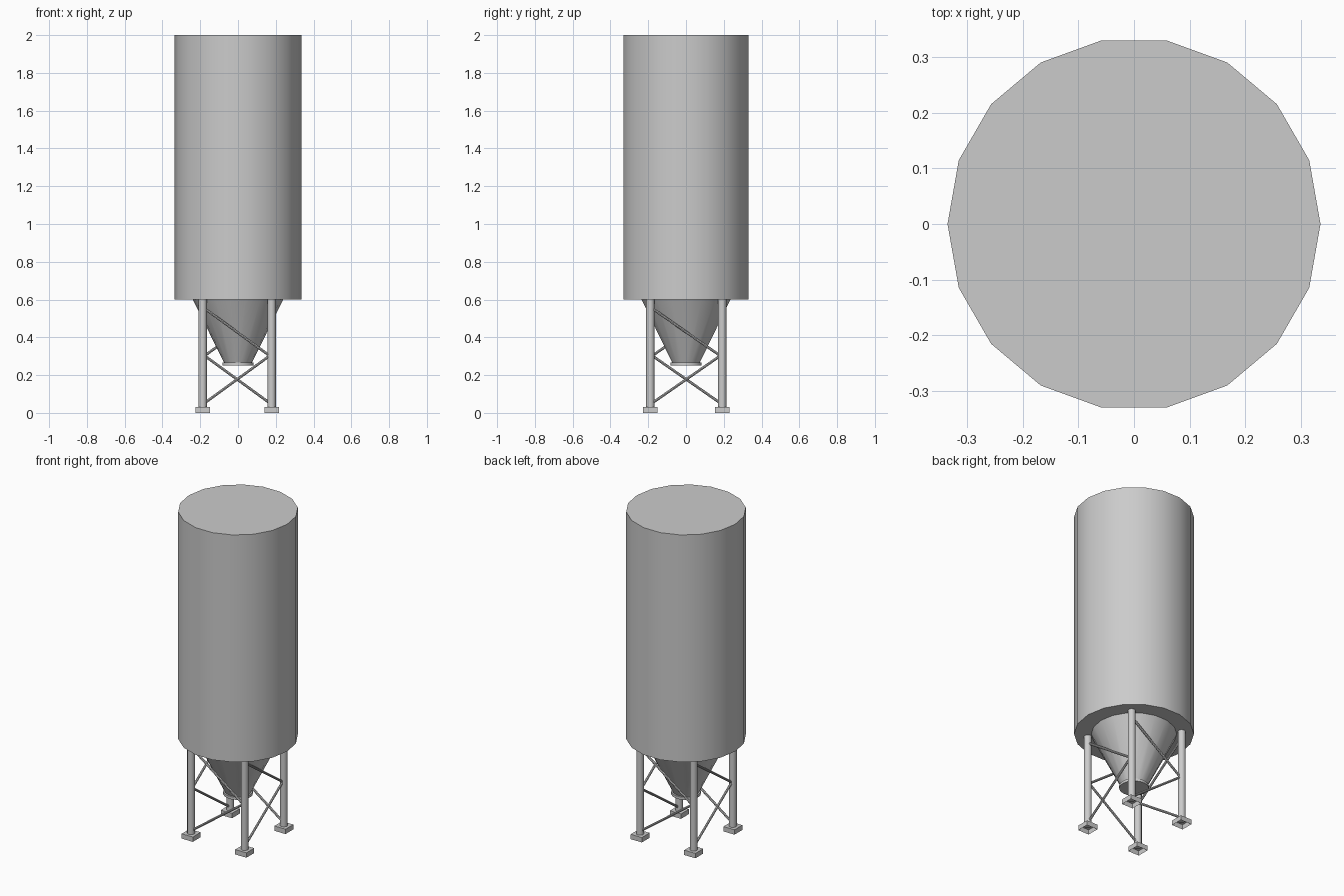
import bpy, bmesh, math
from mathutils import Vector

if "Cube" in bpy.data.objects:
    bpy.data.objects.remove(bpy.data.objects["Cube"])


def finish(name, bm, smooth=True):
    bmesh.ops.recalc_face_normals(bm, faces=bm.faces)
    mesh = bpy.data.meshes.new(name)
    bm.to_mesh(mesh)
    bm.free()
    obj = bpy.data.objects.new(name, mesh)
    bpy.context.collection.objects.link(obj)
    if smooth:
        bpy.ops.object.select_all(action='DESELECT')
        obj.select_set(True)
        bpy.context.view_layer.objects.active = obj
        bpy.ops.object.shade_smooth_by_angle(angle=math.radians(35))
    return obj


def lathe(name, profile, sides):
    """Closed solid of revolution about z from (radius, z) points."""
    bm = bmesh.new()
    rings = [[bm.verts.new((r * math.cos(a), r * math.sin(a), z))
              for a in (2 * math.pi * i / sides for i in range(sides))]
             for r, z in profile]
    for lo, hi in zip(rings, rings[1:]):
        for i in range(sides):
            j = (i + 1) % sides
            bm.faces.new((lo[i], lo[j], hi[j], hi[i]))
    bm.faces.new(rings[0])
    bm.faces.new(rings[-1])
    return finish(name, bm)


def rod(name, a, b, radius, sides):
    """Cylinder between two points."""
    a, b = Vector(a), Vector(b)
    bm = bmesh.new()
    bmesh.ops.create_cone(bm, cap_ends=True, segments=sides, radius1=radius,
                          radius2=radius, depth=(b - a).length)
    bm.transform((b - a).to_track_quat('Z', 'Y').to_matrix().to_4x4())
    bmesh.ops.translate(bm, verts=bm.verts, vec=(a + b) / 2)
    return finish(name, bm)


# Tank body and discharge hopper with its flange
lathe("tank_body", [(0.335, 0.6), (0.335, 2.0)], 18)
lathe("hopper_cone", [(0.072, 0.262), (0.24, 0.602)], 18)
lathe("outlet_flange", [(0.083, 0.25), (0.083, 0.266)], 18)

# Legs and open-bottomed feet, counter-clockwise from front left
corners = [(-0.187, -0.189), (0.178, -0.189), (0.178, 0.192), (-0.187, 0.192)]
for n, (x, y) in enumerate(corners):
    rod(f"leg_{n + 1}", (x, y, 0.025), (x, y, 0.605), 0.022, 12)
    bm = bmesh.new()
    bmesh.ops.create_cube(bm, size=1)
    bmesh.ops.scale(bm, verts=bm.verts, vec=(0.076, 0.076, 0.03))
    bmesh.ops.translate(bm, verts=bm.verts, vec=(x, y, 0.015))
    bottom = min(bm.faces, key=lambda f: f.calc_center_median().z)
    bmesh.ops.delete(bm, geom=[bottom], context='FACES_ONLY')
    finish(f"foot_{n + 1}", bm, smooth=False)

# Zigzag braces, the same on every side
for n in range(4):
    a, b = corners[n], corners[(n + 1) % 4]
    rod(f"upper_brace_{n + 1}", (*a, 0.56), (*b, 0.295), 0.007, 8)
    rod(f"lower_brace_{n + 1}", (*a, 0.045), (*b, 0.31), 0.007, 8)
